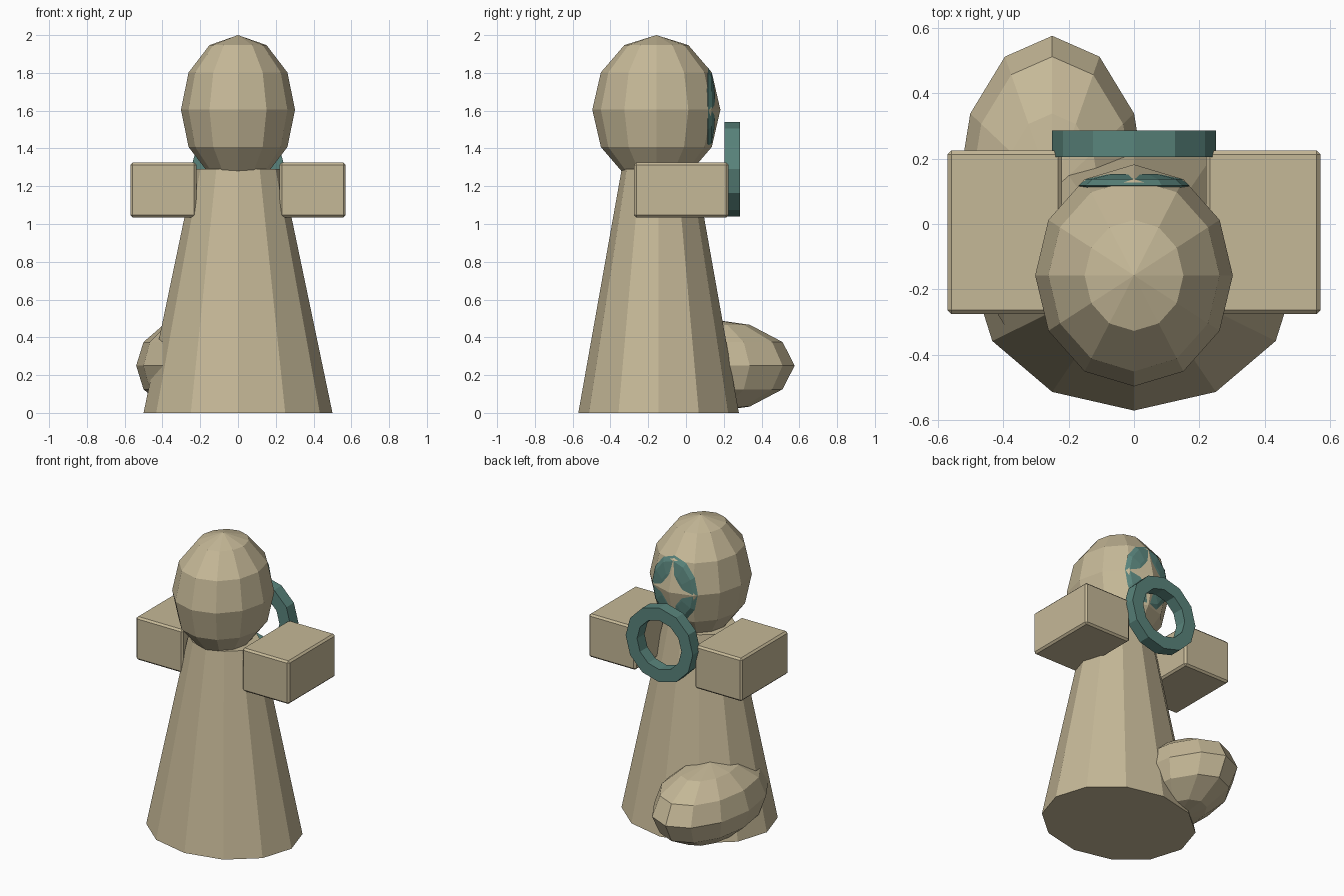
import bpy, bmesh, math
from mathutils import Matrix, Vector

if "Cube" in bpy.data.objects:
    bpy.data.objects.remove(bpy.data.objects["Cube"])


def material(name, colour):
    m = bpy.data.materials.new(name)
    m.diffuse_color = (*colour, 1)
    m.use_nodes = True
    m.node_tree.nodes["Principled BSDF"].inputs["Base Color"].default_value = m.diffuse_color
    return m


TAN = material("tan", (0.56, 0.48, 0.31))
TEAL = material("teal", (0.10, 0.23, 0.20))


def finish(bm, name, mat):
    bmesh.ops.recalc_face_normals(bm, faces=bm.faces)
    mesh = bpy.data.meshes.new(name)
    bm.to_mesh(mesh)
    bm.free()
    mesh.materials.append(mat)
    ob = bpy.data.objects.new(name, mesh)
    bpy.context.collection.objects.link(ob)
    return ob


def place(centre, scale):
    return Matrix.Translation(centre) @ Matrix.Diagonal((*scale, 1))


def ellipsoid(name, centre, radii, mat, turn=Matrix()):
    bm = bmesh.new()
    bmesh.ops.create_uvsphere(bm, u_segments=12, v_segments=6, radius=1,
                              matrix=place(centre, radii) @ turn)
    return finish(bm, name, mat)


# Tapered body, slightly flattened front to back
bm = bmesh.new()
bmesh.ops.create_cone(bm, cap_ends=True, segments=12, radius1=0.5, radius2=0.23,
                      depth=1.29, matrix=place((0, -0.145, 0.645), (1, 0.85, 1)))
finish(bm, "body", TAN)

# Head and tail
ellipsoid("head", (0, -0.157, 1.605), (0.302, 0.339, 0.395), TAN)
ellipsoid("tail", (-0.25, 0.10, 0.25), (0.289, 0.475, 0.25), TAN)

# Arm blocks with narrow bevels
for side, label in ((-1, "left"), (1, "right")):
    bm = bmesh.new()
    bmesh.ops.create_cube(bm, size=1, matrix=place((side * 0.395, -0.025, 1.18),
                                                   (0.35, 0.5, 0.29)))
    bmesh.ops.bevel(bm, geom=bm.edges[:], offset=0.012, segments=1,
                    affect='EDGES', profile=0.5)
    finish(bm, label + "_arm", TAN)

# Ring behind the neck: a rectangle spun about the y axis
bm = bmesh.new()
profile = [bm.verts.new((r, y, 1.29)) for r, y in
           ((0.165, 0.205), (0.25, 0.205), (0.25, 0.285), (0.165, 0.285))]
edges = [bm.edges.new((profile[i], profile[(i + 1) % 4])) for i in range(4)]
bmesh.ops.spin(bm, geom=profile + edges, cent=(0, 0, 1.29), axis=(0, 1, 0),
               angle=math.tau, steps=12, use_merge=True)
bmesh.ops.remove_doubles(bm, verts=bm.verts, dist=0.0005)
finish(bm, "back_ring", TEAL)

# Thin disc sunk in the back of the head, only its rim showing
ellipsoid("head_disc", (0, 0.117, 1.61), (0.17, 0.04, 0.218), TEAL,
          Matrix.Rotation(math.pi / 2, 4, 'X'))
